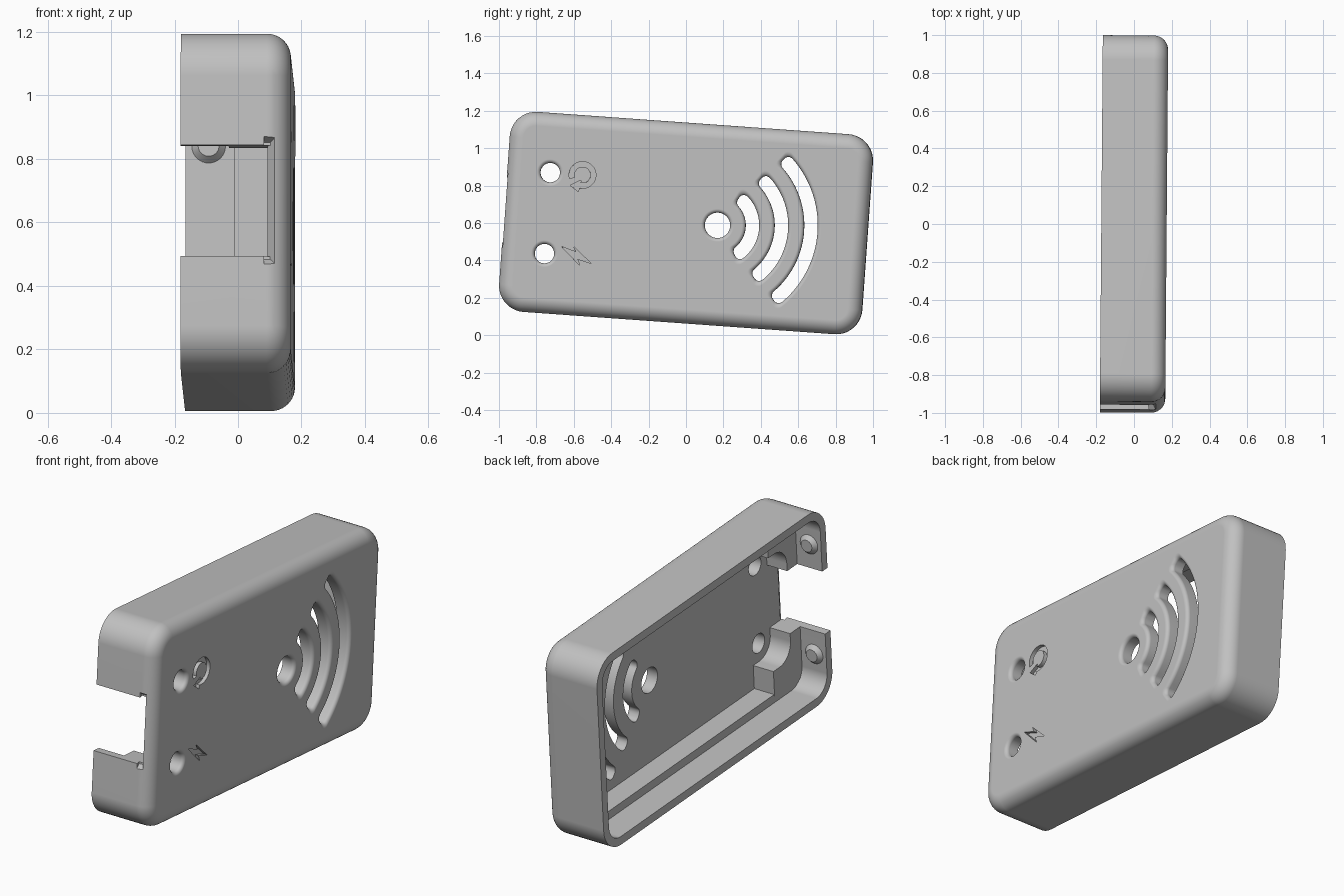
import bpy, bmesh, math
from mathutils import Matrix, Vector

cube = bpy.data.objects.get("Cube")
if cube:
    bpy.data.objects.remove(cube, do_unlink=True)

grey = bpy.data.materials.new("plain grey")
grey.use_nodes = True
COLOUR = (0.53, 0.53, 0.53, 1)
grey.diffuse_color = COLOUR
grey.node_tree.nodes["Principled BSDF"].inputs["Base Color"].default_value = COLOUR

HALF_Y, HALF_Z, DEPTH, CORNER = 0.9725, 0.536, 0.173, 0.14
FLOOR, STEP, LIP, WALL = 0.10, -0.02, 0.045, 0.09
FILLET = 0.075
PLACE = (Matrix.Translation((0, 0, 0.6)) @ Matrix.Rotation(math.radians(-0.46), 4, 'Z')
         @ Matrix.Rotation(math.radians(-4.1), 4, 'X'))


def loft(name, layers):
    """Solid through outlines of (y, z) points, each at its own x."""
    bm = bmesh.new()
    rings = [[bm.verts.new((x, y, z)) for y, z in pts] for x, pts in layers]
    for a, b in zip(rings, rings[1:]):
        for i in range(len(a)):
            j = (i + 1) % len(a)
            bm.faces.new((a[i], a[j], b[j], b[i]))
    bm.faces.new(rings[0][::-1])
    bm.faces.new(rings[-1])
    bmesh.ops.recalc_face_normals(bm, faces=bm.faces)
    mesh = bpy.data.meshes.new(name)
    bm.to_mesh(mesh)
    bm.free()
    mesh.materials.append(grey)
    ob = bpy.data.objects.new(name, mesh)
    bpy.context.collection.objects.link(ob)
    return ob


def prism(name, x0, x1, pts):
    return loft(name, [(x0, pts), (x1, pts)])


def round_rect(hy, hz, r, seg=10, along=1):
    """Rounded rectangle outline; 'along' subdivides its two long sides."""
    pts = []
    corners = [(1, 1, 0), (-1, 1, 90), (-1, -1, 180), (1, -1, 270)]
    for k, (sy, sz, start) in enumerate(corners):
        for i in range(seg + 1):
            a = math.radians(start + 90 * i / seg)
            pts.append((sy * (hy - r) + r * math.cos(a), sz * (hz - r) + r * math.sin(a)))
        if k in (0, 2):
            for i in range(1, along):
                pts.append((sy * (hy - r) * (1 - 2 * i / along), sz * hz))
    return pts


def shell_outline(inset):
    return round_rect(HALF_Y - inset, HALF_Z - inset, CORNER - inset)


def circle(y, z, r, n=40):
    return [(y + r * math.cos(2 * math.pi * i / n), z + r * math.sin(2 * math.pi * i / n))
            for i in range(n)]


def arc_slot(radius, degrees, half_width):
    """Rounded bar bent round the speaker centre."""
    half_len = radius * math.radians(degrees) + half_width - 0.036
    pts = []
    for s, w in round_rect(half_len, half_width, 0.03, 5, 28):
        a, r = s / radius, radius + w
        pts.append((SPEAKER_Y + r * math.cos(a), r * math.sin(a)))
    return pts


def flared(name, outline):
    """Through cutter widening in a quarter round at the face; outline(offset) -> points."""
    r, n = 0.02, 5
    layers = [(0.05, outline(0))]
    for i in range(n + 1):
        a = math.pi / 2 * i / n
        layers.append((DEPTH - r + r * math.sin(a), outline(r * (1 - math.cos(a)))))
    layers.append((DEPTH + 0.02, outline(r)))
    return loft(name, layers)


def cut(target, cutter):
    mod = target.modifiers.new("cut", 'BOOLEAN')
    mod.operation, mod.solver, mod.object = 'DIFFERENCE', 'EXACT', cutter
    bpy.context.view_layer.objects.active = target
    bpy.ops.object.modifier_apply(modifier=mod.name)
    bpy.data.objects.remove(cutter, do_unlink=True)


# Outer shell with a rounded front edge
layers = [(-DEPTH, shell_outline(0))]
for i in range(11):
    a = math.pi / 2 * i / 10
    layers.append((DEPTH - FILLET + FILLET * math.sin(a),
                   shell_outline(FILLET * (1 - math.cos(a)))))
case = loft("case_shell", layers)

# Stepped hollow, open at the back
cut(case, prism("lip_cutter", -0.3, STEP, shell_outline(LIP)))
cut(case, prism("hollow_cutter", -0.25, FLOOR, shell_outline(WALL)))

# Notch in the end wall, with a bevelled mouth
NOTCH = 0.175
cut(case, prism("notch_cutter", -0.3, FLOOR + 0.001,
                [(-1.1, -NOTCH), (-0.85, -NOTCH), (-0.85, NOTCH), (-1.1, NOTCH)]))
mouth = [(-1.02, -0.23), (-0.93, -NOTCH), (-0.93, NOTCH), (-1.02, 0.23)]
bevel = prism("mouth_cutter", 0.08, FLOOR, mouth)
for v in bevel.data.vertices:
    if v.co.y < -1:
        v.co.x += 0.055 if v.co.x > 0.09 else 0.02
cut(case, bevel)

# Speaker hole and three curved slots
SPEAKER_Y = 0.17
cut(case, flared("speaker_hole", lambda o: circle(SPEAKER_Y, 0, 0.068 + o)))
for radius, degrees in ((0.187, 56), (0.342, 51), (0.5, 49)):
    cut(case, flared("slot", lambda o: arc_slot(radius, degrees, 0.036 + o)))

# Two round holes beside the icons
HOLE_Y, HOLE_Z = -0.742, 0.217
for side in (1, -1):
    cut(case, flared("round_hole", lambda o: circle(HOLE_Y, side * HOLE_Z, 0.052 + o)))

# Engraved icons: a turning arrow and a bolt
ICON_Y, ENGRAVE = -0.569, 0.02


def polar(r, deg):
    return (r * math.cos(math.radians(deg)), r * math.sin(math.radians(deg)))


sweep = [200 - 12 * i for i in range(26)]
arrow = [polar(0.072, d) for d in sweep]
arrow += [polar(0.092, -100), (-0.062, -0.06), polar(0.028, -100)]
arrow += [polar(0.044, d) for d in reversed(sweep)]
bolt = [(-0.085, 0.045), (-0.005, 0.02), (-0.02, 0.05),
        (0.08, -0.035), (0.005, -0.015), (0.02, -0.05)]
for icon, z in ((arrow, HOLE_Z), (bolt, -HOLE_Z)):
    cut(case, prism("icon_cutter", DEPTH - ENGRAVE, DEPTH + 0.02,
                    [(ICON_Y + p, z + q) for p, q in icon]))

parts = [case]

# Corner blocks curving round the small holes, and snap bumps on both end walls
for side, label in ((1, "upper"), (-1, "lower")):
    clear = 0.1
    profile = [(-0.945, NOTCH), (HOLE_Y - clear, NOTCH)]
    for i in range(11):
        a = math.radians(180 - 9 * i)
        profile.append((HOLE_Y + clear * math.cos(a), HOLE_Z + clear * math.sin(a)))
    profile += [(-0.69, HOLE_Z + clear), (-0.69, 0.46), (-0.945, 0.46)]
    parts.append(prism(label + "_corner_block", STEP - 0.002, FLOOR + 0.01,
                       [(y, side * z) for y, z in profile]))

    for end, place in ((1, "rear"), (-1, "front")):
        bump = loft(label + "_" + place + "_snap_bump",
                    [(0, circle(0, 0, 0.053, 32)), (0.01, circle(0, 0, 0.053, 32)),
                     (0.032, circle(0, 0, 0.033, 32))])
        turn = Matrix.Rotation(math.radians(-90 * end), 4, 'Z')
        spot = Vector((-0.1, end * (HALF_Y - LIP + 0.01), side * 0.307))
        bump.data.transform(Matrix.Translation(spot) @ turn)
        parts.append(bump)

# Seat the whole case with its slight tilt and shade it
for ob in parts:
    ob.data.transform(PLACE)
    bpy.ops.object.select_all(action='DESELECT')
    ob.select_set(True)
    bpy.context.view_layer.objects.active = ob
    bpy.ops.object.shade_smooth_by_angle(angle=math.radians(30))
    normals = ob.modifiers.new("even_normals", 'WEIGHTED_NORMAL')
    normals.keep_sharp = True
